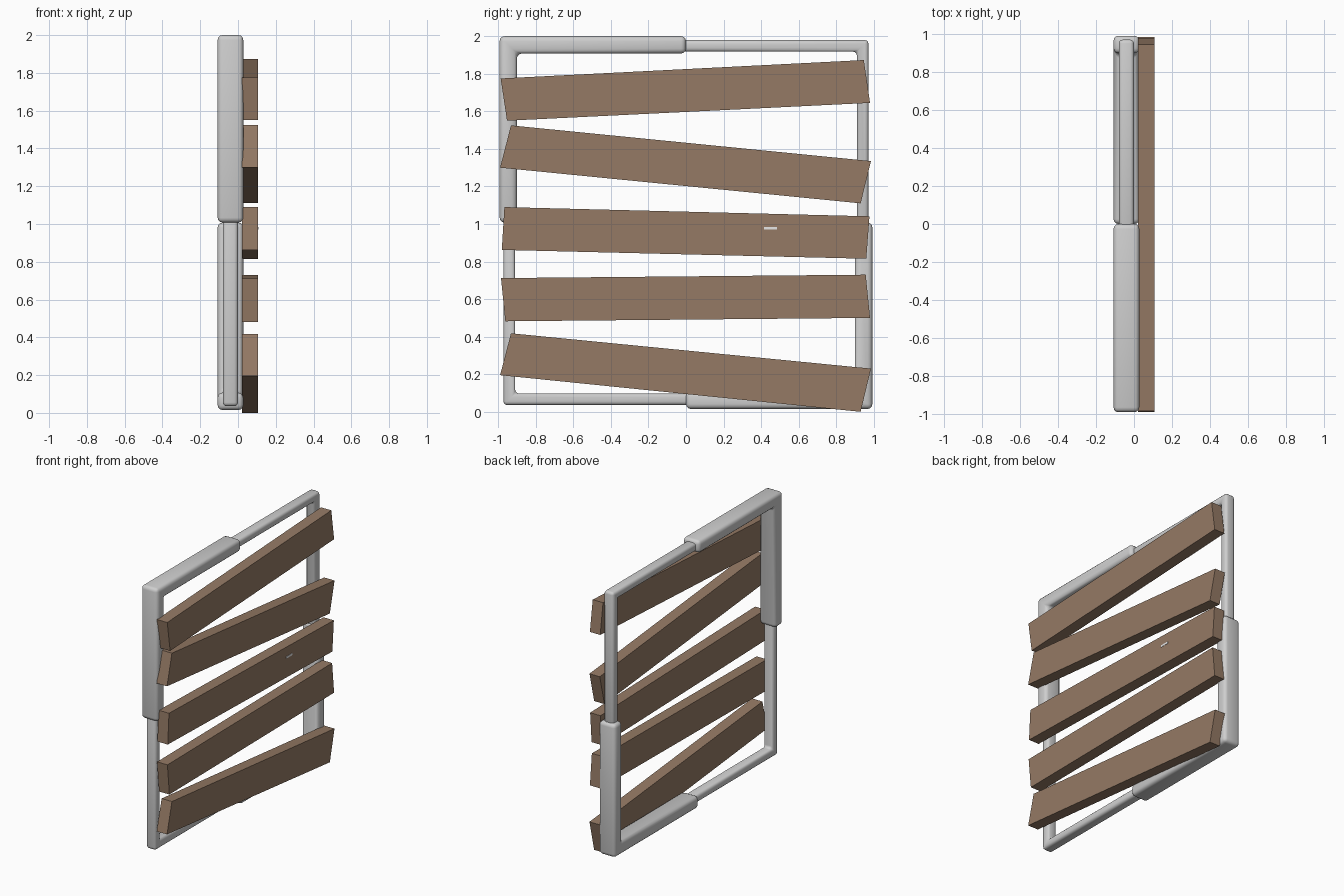
import bpy, bmesh

if "Cube" in bpy.data.objects:
    bpy.data.objects.remove(bpy.data.objects["Cube"])

def material(name, rgb):
    m = bpy.data.materials.new(name)
    m.diffuse_color = (*rgb, 1)
    m.use_nodes = True
    m.node_tree.nodes["Principled BSDF"].inputs["Base Color"].default_value = m.diffuse_color
    return m

WOOD = material("brown wood", (0.30, 0.195, 0.13))
METAL = material("light grey metal", (0.62, 0.62, 0.62))
PALE = material("pale mark", (0.8, 0.8, 0.8))

def prism(name, outline, x0, x1, mat):
    """Extrude a (y, z) outline from x0 to x1."""
    bm = bmesh.new()
    face = bm.faces.new([bm.verts.new((x0, y, z)) for y, z in outline])
    ext = bmesh.ops.extrude_face_region(bm, geom=[face])
    for v in ext["geom"]:
        if isinstance(v, bmesh.types.BMVert):
            v.co.x = x1
    bmesh.ops.recalc_face_normals(bm, faces=bm.faces)
    me = bpy.data.meshes.new(name)
    bm.to_mesh(me)
    bm.free()
    me.materials.append(mat)
    ob = bpy.data.objects.new(name, me)
    bpy.context.collection.objects.link(ob)
    return ob

MID = 1.0075  # height of the frame centre

def corner_bar(name, sy, sz, outer, thick, inner_end, x0, x1, bevel):
    """Rounded L-shaped bar filling one quarter of the frame."""
    i, e = outer - thick, inner_end
    pts = [(e, outer), (outer, outer), (outer, e), (i, e), (i, i), (e, i)]
    ob = prism(name, [(sy * y, MID + sz * z) for y, z in pts], x0, x1, METAL)
    b = ob.modifiers.new("round", 'BEVEL')
    b.width = bevel
    b.segments = 3
    b.limit_method = 'ANGLE'
    for p in ob.data.polygons:
        p.use_smooth = True

# frame: thick sleeves on two opposite corners, thin bars on the others
corner_bar("upper_sleeve", -1, 1, 0.9925, 0.092, 0.0, -0.108, 0.028, 0.026)
corner_bar("lower_sleeve", 1, -1, 0.9925, 0.092, 0.0, -0.108, 0.028, 0.026)
corner_bar("upper_thin_bar", 1, 1, 0.972, 0.062, -0.03, -0.08, 0.0, 0.02)
corner_bar("lower_thin_bar", -1, -1, 0.972, 0.062, -0.03, -0.08, 0.0, 0.02)

# crooked planks: (y, z) corners, clockwise from top left
planks = [
    [(-0.987, 1.775), (0.947, 1.873), (0.980, 1.645), (-0.953, 1.550)],
    [(-0.932, 1.525), (0.985, 1.335), (0.930, 1.110), (-0.990, 1.300)],
    [(-0.967, 1.090), (0.977, 1.041), (0.960, 0.815), (-0.981, 0.862)],
    [(-0.985, 0.712), (0.957, 0.730), (0.980, 0.500), (-0.962, 0.482)],
    [(-0.932, 0.418), (0.985, 0.230), (0.930, 0.000), (-0.990, 0.195)],
]
for n, outline in enumerate(planks, 1):
    prism(f"plank_{n}", outline, 0.022, 0.107, WOOD)

# small pale fleck on the middle plank
prism("pale_fleck", [(0.415, 0.985), (0.485, 0.985), (0.485, 0.97), (0.415, 0.97)],
      0.106, 0.109, PALE)
